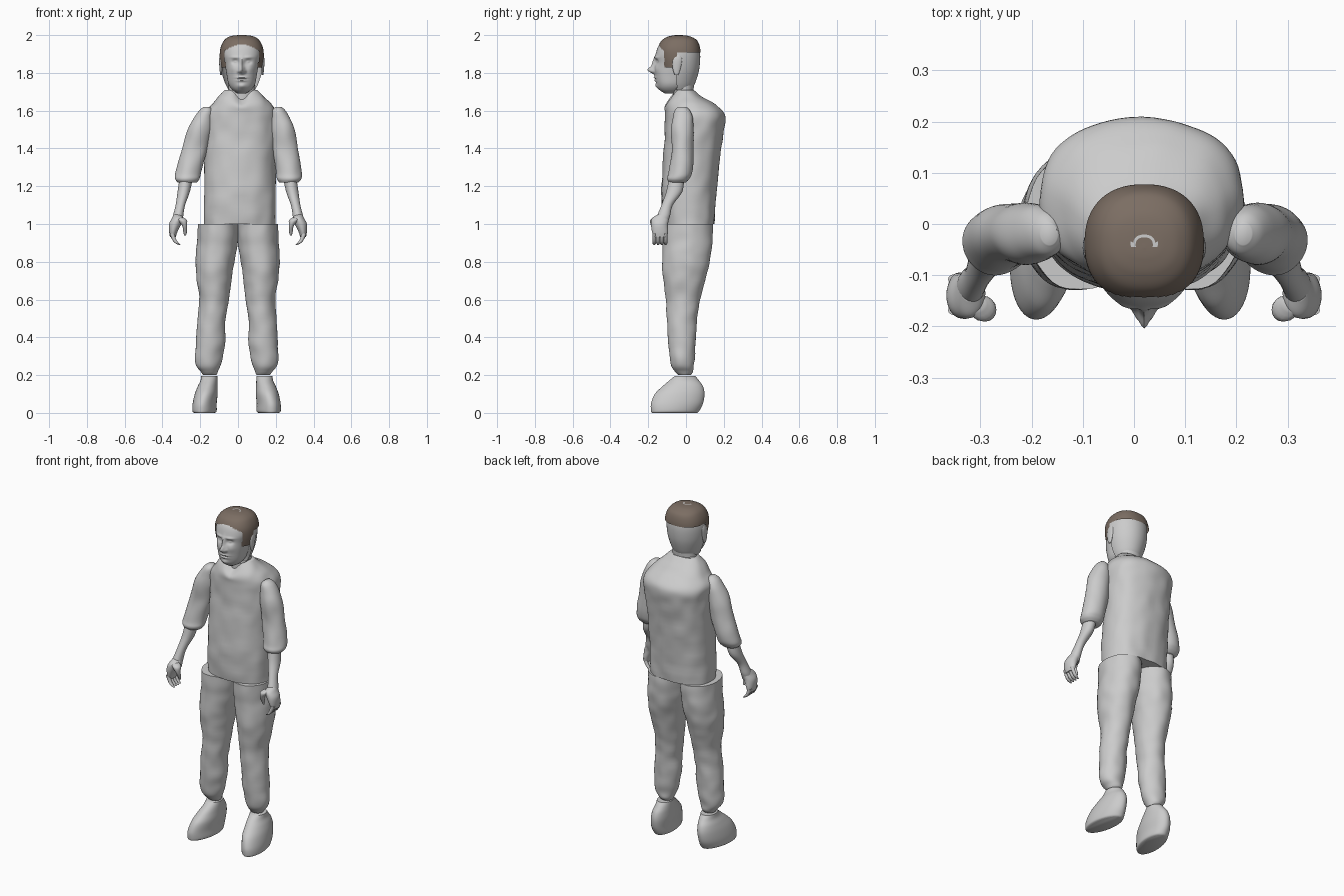
import bpy, bmesh, math
from mathutils import Vector, noise

cube = bpy.data.objects.get("Cube")
if cube:
    bpy.data.objects.remove(cube)


def material(name, color):
    mat = bpy.data.materials.new(name)
    mat.use_nodes = True
    mat.diffuse_color = (*color, 1)
    mat.node_tree.nodes["Principled BSDF"].inputs["Base Color"].default_value = (*color, 1)
    return mat


GREY = material("plain grey", (.6, .6, .6))
BROWN = material("hair brown", (.2, .155, .125))


def spline(a, b, c, d, t):
    """Smooth blend from ring b to ring c."""
    return [q + t * (r - p + t * (2*p - 5*q + 4*r - s + t * (3*(q - r) + s - p))) / 2
            for p, q, r, s in zip(a, b, c, d)]


def loft(name, rings, mats=(GREY,), seg=48, steps=6, power=2.0, shape=None, lumps=0, keep=None,
         paint=None, side=-1, lean=0, pivot=0):
    """Skin horizontal rings (z, x min, x max, y min, y max), given in hundredths."""
    n = len(rings)
    dense = []
    for i in range(n - 1):
        four = [rings[max(0, min(n - 1, i + k))] for k in (-1, 0, 1, 2)]
        dense += [spline(*four, k / steps) for k in range(steps)]
    dense.append(rings[-1])
    bm = bmesh.new()
    loops = []
    for ring in dense:
        z, x0, x1, y0, y1 = (v / 100 for v in ring)
        center = Vector(((x0 + x1) / 2, (y0 + y1) / 2, z))
        loop = []
        for k in range(seg):
            a = math.tau * k / seg
            c, s = math.cos(a), math.sin(a)
            off = Vector((math.copysign(abs(c) ** (2 / power), c) * (x1 - x0) / 2,
                          math.copysign(abs(s) ** (2 / power), s) * (y1 - y0) / 2, 0))
            p = center + off
            if lumps:
                p += off.normalized() * lumps * noise.noise(p * 14)
            if shape:
                p = shape(p)
            if side > 0:
                p.x = -p.x + lean * (p.z - pivot)
            loop.append(bm.verts.new(p))
        loops.append(loop)
    for lo, hi in zip(loops, loops[1:]):
        for k in range(seg):
            j = (k + 1) % seg
            bm.faces.new((lo[k], lo[j], hi[j], hi[k]))
    bm.faces.new(loops[0])
    bm.faces.new(loops[-1])
    bmesh.ops.recalc_face_normals(bm, faces=bm.faces)
    if keep:
        drop = [f for f in bm.faces if not keep(f.calc_center_median())]
        bmesh.ops.delete(bm, geom=drop, context='FACES')
    if paint:
        for f in bm.faces:
            f.material_index = paint(f.calc_center_median())
    mesh = bpy.data.meshes.new(name)
    bm.to_mesh(mesh)
    bm.free()
    for m in mats:
        mesh.materials.append(m)
    obj = bpy.data.objects.new(name, mesh)
    bpy.context.collection.objects.link(obj)
    bpy.ops.object.select_all(action='DESELECT')
    obj.select_set(True)
    bpy.context.view_layer.objects.active = obj
    bpy.ops.object.shade_smooth_by_angle(angle=math.radians(50))
    return obj


def bump(d, width):
    return math.exp(-(d / width) ** 2)


MID = .02  # centre line of the head and shirt


# Shirt with a V-shaped neckline
def neckline(p):
    if p.y < 0 and p.z > 1.6:
        p.z -= .045 * bump(p.x - MID, .035) * (p.z - 1.6) / .11
    return p


loft("shirt", [(100, -18, 20, -12, 15), (115, -18, 20, -13, 16), (135, -18, 20, -12, 18),
               (150, -18, 21, -11, 20), (158, -18, 21, -11, 20.5), (163, -14, 18, -11, 16),
               (167, -11, 14, -9, 9), (171, -7, 10, -6, 4)],
     seg=72, power=2.3, lumps=.006, shape=neckline)
loft("neck", [(162, -6, 10, -7, 4), (171, -5, 9, -7, 4), (179, -5, 9, -8, 5)])

# Face: (sideways offset, height, width, tallness, forward push)
FEATURES = [(0, 1.815, .014, .018, .034), (0, 1.85, .009, .03, .014),
            (0, 1.775, .026, .006, .008), (0, 1.76, .022, .006, .008),
            (0, 1.768, .026, .003, -.005), (0, 1.73, .022, .014, .01),
            (.034, 1.858, .017, .012, -.014), (.034, 1.858, .009, .006, .008),
            (.034, 1.882, .025, .007, .006), (.016, 1.808, .008, .008, .01),
            (.045, 1.82, .02, .02, .005)]


def face_shape(p):
    if p.y < -.06:
        dx = abs(p.x - MID)
        p.y -= sum(f[4] * bump(dx - f[0], f[2]) * bump(p.z - f[1], f[3]) for f in FEATURES)
    return p


loft("face", [(169, 0, 4, -11, -5), (171, -3, 7, -14, -2), (174, -5, 9, -15.5, 0),
              (179, -6, 10, -16.5, 2), (185, -7, 11, -16.5, 4), (190, -8, 12, -16, 4),
              (195, -7, 11, -14, 3), (198, -4, 8, -9, 1)],
     seg=120, steps=12, power=2.2, shape=face_shape)

# Back of the head, ending at the ears
loft("back_of_head", [(171, -5, 9, -12, 3), (175, -7, 11, -15, 5), (182, -9, 13, -17, 7),
                      (190, -9.5, 13.5, -17, 7.5), (195, -8, 12, -15, 6), (198, -4, 8, -10, 1)],
     seg=64, keep=lambda p: p.y > -.05)
for name, s in (("right_ear", -1), ("left_ear", 1)):
    x = MID * 100 + s * 11
    loft(name, [(179, x - .4, x + .4, -6, -4), (182, x - .8, x + .8, -7, -3),
                (187, x - 1, x + 1, -7, -2), (190, x - .4, x + .4, -5, -3)], seg=16, steps=4)


# Hair cap with sideburns and a small bare patch on the crown
def hairline(p):
    if p.y < -.115:
        return p.z > 1.95 - 4 * (p.x - MID) ** 2
    return p.z > (1.83 if p.y < -.05 else 1.91)


def crown(p):
    r = math.hypot(p.x - MID, p.y + .045)
    return int(p.z > 1.97 and p.y > -.045 and .018 < r < .026)


loft("hair", [(182, -9, 13, -14, 7.5), (188, -9.7, 13.7, -15, 7.8), (193, -9.3, 13.3, -15, 7.5),
              (197, -7.5, 11.5, -13, 6), (199, -5, 9, -10, 3), (199.8, -2, 6, -7, 0),
              (200, 1.8, 2.2, -4.7, -4.3)],
     mats=(BROWN, GREY), seg=96, steps=9, power=2.3, keep=hairline, paint=crown)

# Limbs, shaped on the right and mirrored to the left
SLEEVE = [(122, -32, -22, -9, 0), (124, -33.5, -20.5, -10, 2), (128, -33, -19.5, -9, 3.5),
          (140, -29.5, -16, -7.5, 4), (150, -26.5, -14, -8, 4), (156, -23.5, -13.5, -7, 3.5),
          (160, -20.5, -13.5, -6, 2), (162, -18, -15, -4, 0)]
FOREARM = [(100, -35, -29, -17, -10), (104, -34.5, -29, -15.5, -8.5), (110, -33, -28, -13, -7),
           (117, -32, -25.5, -10.5, -2), (124, -31, -24, -9, -1)]
PALM = [(93, -36, -33, -17, -10), (96, -36.5, -32, -18, -9.5), (100, -36.5, -30, -18.5, -9.5),
        (103, -35, -29, -18, -9), (105, -34, -30, -15, -9)]
FINGER = [(89, -31.5, -30.5, -.5, .5), (90, -33.5, -31.5, -1, 1), (92, -35, -32.8, -1, 1),
          (95, -36.3, -33.8, -1, 1)]
THUMB = [(94, -28.5, -27.5, -16, -15), (96, -29, -27, -17, -15), (99, -29.5, -27, -18.5, -15.5),
         (102, -32, -27, -19, -14), (103.5, -33, -29, -17, -14)]
TROUSERS = [(20, -18.5, -11.5, -4, 2.5), (22, -20, -10.5, -6, 4), (26, -22.5, -9, -8, 4.5),
            (35, -22.5, -7, -9, 5), (48, -21.5, -6.5, -10, 5.5), (60, -20.5, -5, -10.5, 7.5),
            (72, -22, -3.5, -12, 10.5), (82, -22.5, -1.5, -12.5, 13), (91, -21.5, -.3, -13, 14),
            (100, -21, .3, -13, 14)]
SHOE = [(0, -23, -12.5, -18, 6), (1, -24, -11.5, -18.5, 7), (5, -24, -11.5, -18.5, 9),
        (10, -23, -11, -16.5, 9.8), (14, -21.5, -11, -12.5, 9), (17, -20, -11, -9, 7),
        (19.5, -19.5, -11, -6, 5)]


# Shoes splay out at the toe
def splay(p):
    p.x += .12 * (p.y + .06) * max(0, 1 - p.z * 5)
    return p


for label, s in (("right", -1), ("left", 1)):
    loft(label + "_sleeve", SLEEVE, side=s, lean=.12, pivot=1.22, lumps=.004)
    loft(label + "_forearm", FOREARM, side=s, seg=24)
    loft(label + "_palm", PALM, side=s, seg=24)
    loft(label + "_thumb", THUMB, side=s, seg=16, steps=4)
    for i in range(4):
        y = -16.8 + i * 2
        rings = [(z, a, b, c + y, d + y) for z, a, b, c, d in FINGER]
        loft(f"{label}_finger_{i + 1}", rings, side=s, seg=12, steps=4)
    loft(label + "_trouser_leg", TROUSERS, side=s, lean=.02, pivot=1, lumps=.006)
    loft(label + "_shoe", SHOE, side=s, lean=.015, pivot=1, shape=splay)
